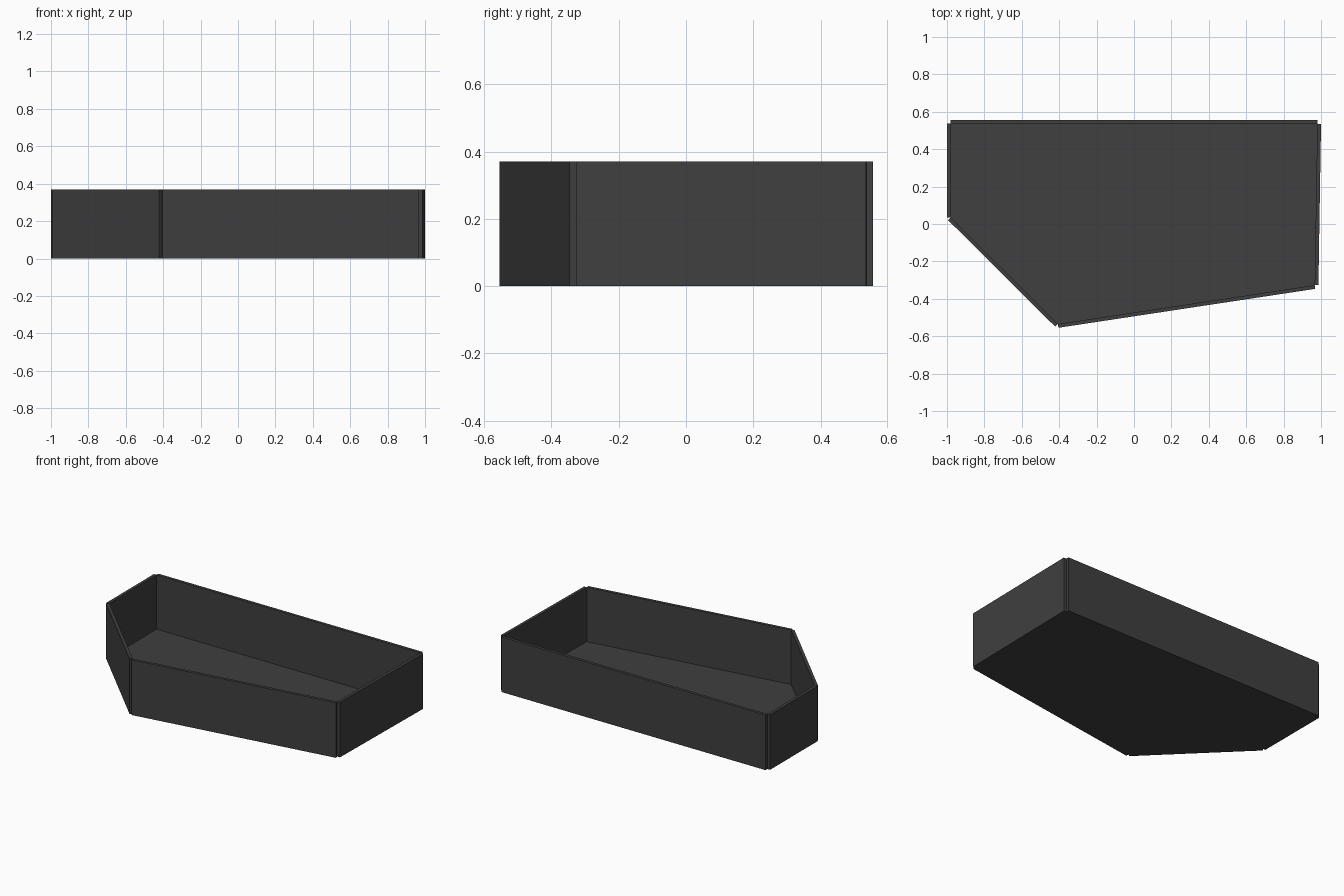
import bpy, bmesh
from mathutils import Vector

if "Cube" in bpy.data.objects:
    bpy.data.objects.remove(bpy.data.objects["Cube"])

H, T, FLOOR = 0.37, 0.02, 0.005
# inner outline of the tray, counter-clockwise
outline = [Vector(p) for p in [(-0.98, 0.035), (-0.407, -0.535), (0.966, -0.327),
                               (0.98, 0.536), (-0.98, 0.536)]]
names = ["diagonal_wall", "front_wall", "right_wall", "back_wall", "left_wall"]

mat = bpy.data.materials.new("dark_grey")
mat.diffuse_color = (0.05, 0.05, 0.05, 1)
mat.use_nodes = True
mat.node_tree.nodes["Principled BSDF"].inputs["Base Color"].default_value = mat.diffuse_color


def prism(name, pts, height):
    """Extrude a flat outline up from z = 0."""
    bm = bmesh.new()
    face = bm.faces.new([bm.verts.new((p.x, p.y, 0)) for p in pts])
    top = bmesh.ops.extrude_face_region(bm, geom=[face], use_keep_orig=True)["geom"]
    bmesh.ops.translate(bm, vec=(0, 0, height),
                        verts=[g for g in top if isinstance(g, bmesh.types.BMVert)])
    bmesh.ops.recalc_face_normals(bm, faces=bm.faces)
    mesh = bpy.data.meshes.new(name)
    bm.to_mesh(mesh)
    bm.free()
    mesh.materials.append(mat)
    bpy.context.collection.objects.link(bpy.data.objects.new(name, mesh))


# floor plate
prism("floor", outline, FLOOR)

# one straight panel outside each edge, leaving small notches at the corners
for i, name in enumerate(names):
    a, b = outline[i], outline[(i + 1) % len(outline)]
    d = (b - a).normalized()
    out = Vector((d.y, -d.x)) * T
    prism(name, [a, a + out, b + out, b], H)
